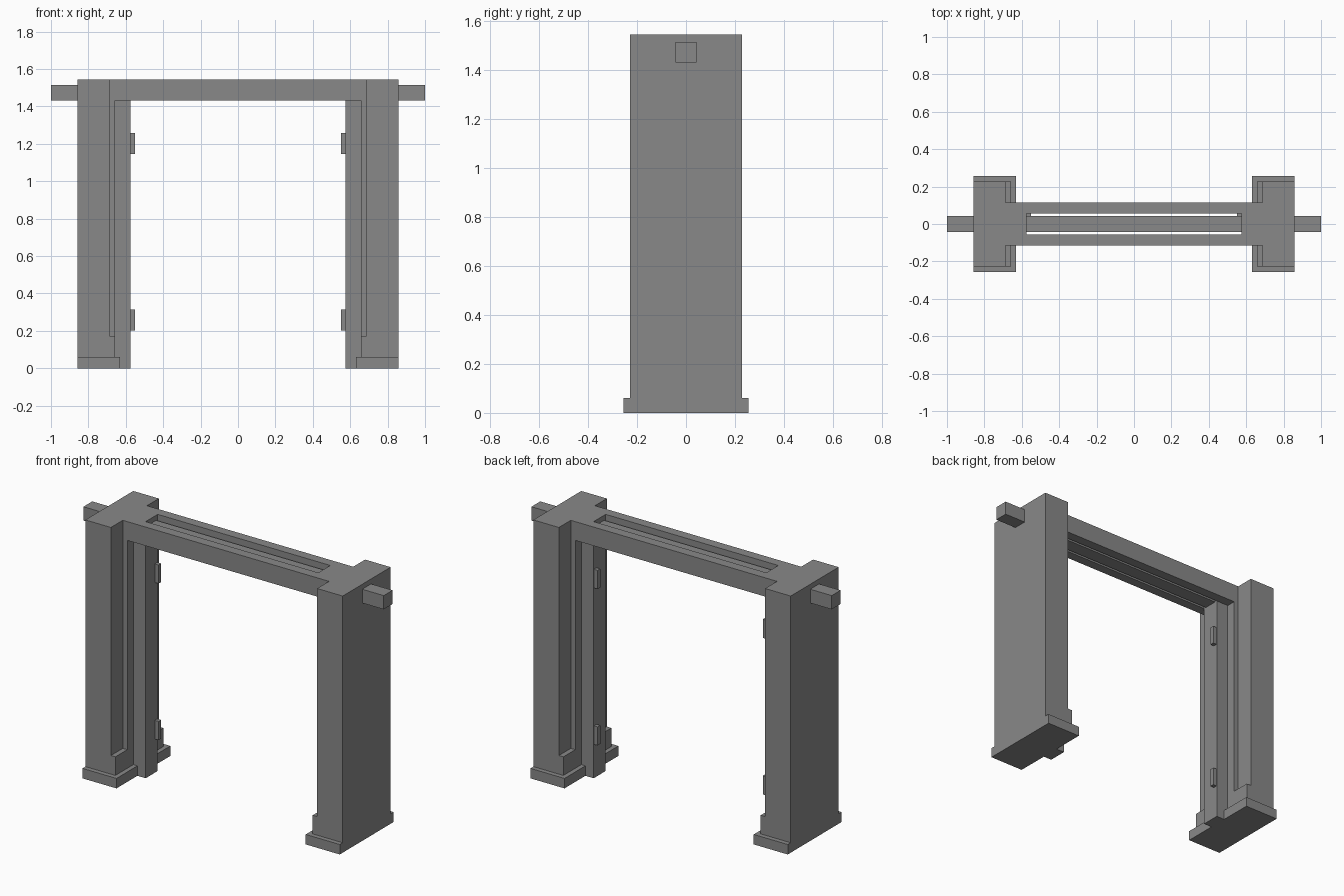
import bpy
import bmesh

cube = bpy.data.objects.get("Cube")
if cube:
    bpy.data.objects.remove(cube, do_unlink=True)

grey = bpy.data.materials.new("plain grey")
grey.use_nodes = True
colour = (0.25, 0.25, 0.25, 1)
grey.diffuse_color = colour
grey.node_tree.nodes["Principled BSDF"].inputs["Base Color"].default_value = colour


def prism(name, outline, z0, z1):
    """Extrude a plan outline from z0 up to z1."""
    bm = bmesh.new()
    base = bm.faces.new([bm.verts.new((x, y, z0)) for x, y in outline])
    top = bmesh.ops.extrude_face_region(bm, geom=[base])["geom"]
    verts = [v for v in top if isinstance(v, bmesh.types.BMVert)]
    bmesh.ops.translate(bm, verts=verts, vec=(0, 0, z1 - z0))
    bmesh.ops.recalc_face_normals(bm, faces=bm.faces)
    mesh = bpy.data.meshes.new(name)
    bm.to_mesh(mesh)
    bm.free()
    mesh.materials.append(grey)
    obj = bpy.data.objects.new(name, mesh)
    bpy.context.collection.objects.link(obj)
    return obj


def box(name, x0, x1, y0, y1, z0, z1):
    return prism(name, [(x0, y0), (x1, y0), (x1, y1), (x0, y1)], z0, z1)


def symmetric(half):
    """Complete a plan outline by reflecting its +y half."""
    return half + [(x, -y) for x, y in reversed(half)]


OUT, WALL, STRIP, POST = 0.857, 0.687, 0.657, 0.575   # x of the steps
DEEP, BEAM, SLOT = 0.228, 0.115, 0.057                # half depths
UNDER, TOP, FOOT, STEP = 1.432, 1.545, 0.06, 0.172    # heights

for name, s in (("left", 1), ("right", -1)):
    def side(points):
        return [(s * x, y) for x, y in symmetric(points)]

    # Foot, stepped plinth and shaft, each with the narrow inner post
    inner = [(STRIP, SLOT), (POST, SLOT)]
    prism(name + "_foot", side(
        [(OUT, 0.256), (0.63, 0.256), (0.63, SLOT), (POST, SLOT)]), 0, FOOT)
    prism(name + "_plinth", side(
        [(OUT, DEEP), (STRIP, DEEP)] + inner), FOOT, STEP)
    prism(name + "_shaft", side(
        [(OUT, DEEP), (WALL, DEEP), (WALL, BEAM), (STRIP, BEAM)] + inner),
        STEP, UNDER)
    # Hinge plates on the inner face of the post
    for level, z in (("lower", 0.203), ("upper", 1.145)):
        box(name + "_" + level + "_hinge", s * 0.55, s * POST,
            0.03, 0.055, z, z + 0.112)

# Crossbeam with the pillar heads, cut through by a long slot
half = [(OUT, DEEP), (WALL, DEEP), (WALL, BEAM)]
half += [(-x, y) for x, y in reversed(half)]
beam = prism("crossbeam", symmetric(half), UNDER, TOP)
cutter = box("slot_cutter", -POST, POST, -SLOT, SLOT, UNDER - 0.1, TOP + 0.1)
cutter.hide_render = True
cutter.hide_viewport = True
cutter.display_type = 'WIRE'
cut = beam.modifiers.new("slot", 'BOOLEAN')
cut.operation = 'DIFFERENCE'
cut.solver = 'EXACT'
cut.object = cutter

# Axle running along the slot and out of both ends
box("axle", -1, 1, -0.042, 0.042, UNDER, 1.515)
